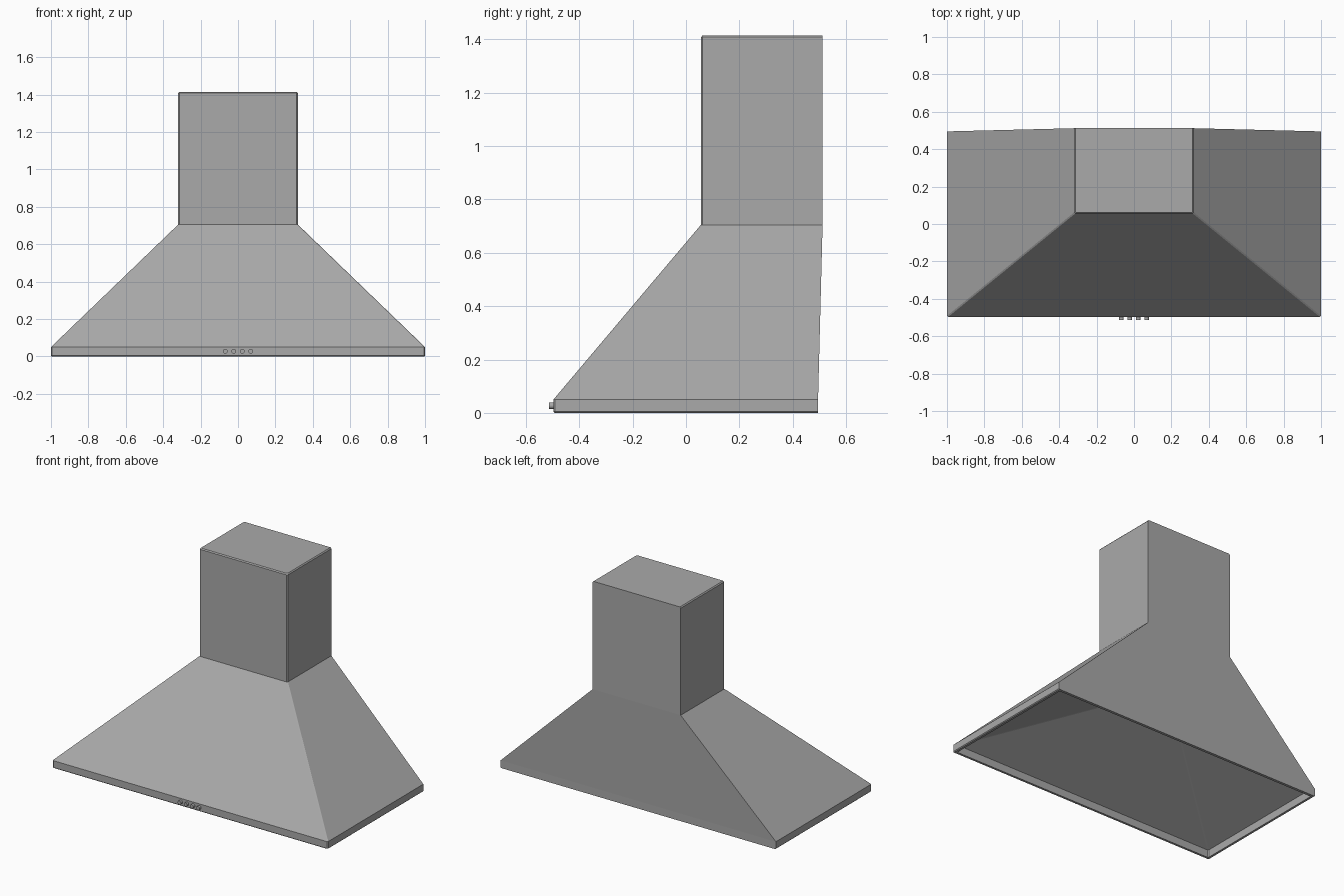
import bpy
import bmesh
from math import pi
from mathutils import Matrix, Vector

cube = bpy.data.objects.get("Cube")
if cube:
    bpy.data.objects.remove(cube, do_unlink=True)

steel = bpy.data.materials.new("brushed_steel_grey")
steel.use_nodes = True
steel.diffuse_color = (0.4, 0.4, 0.4, 1)
steel.node_tree.nodes["Principled BSDF"].inputs["Base Color"].default_value = (0.4, 0.4, 0.4, 1)

CHAMFER = 0.006
BACK = 0.512


def finish(name, bm):
    mesh = bpy.data.meshes.new(name)
    bm.to_mesh(mesh)
    bm.free()
    mesh.materials.append(steel)
    obj = bpy.data.objects.new(name, mesh)
    bpy.context.collection.objects.link(obj)
    return obj


def section(bm, half, front, back, z):
    """Rectangle with its two front corners chamfered, counterclockwise."""
    c = CHAMFER
    pts = [(-half, front + c), (-half + c, front), (half - c, front),
           (half, front + c), (half, back), (-half, back)]
    return [bm.verts.new((x, y, z)) for x, y in pts]


def loft(name, sections, cap_first=False, cap_last=False):
    bm = bmesh.new()
    loops = [section(bm, *s) for s in sections]
    for a, b in zip(loops, loops[1:]):
        for i in range(len(a)):
            j = (i + 1) % len(a)
            bm.faces.new((a[i], b[i], b[j], a[j]))
    if cap_first:
        bm.faces.new(loops[0])
    if cap_last:
        bm.faces.new(loops[-1][::-1])
    return finish(name, bm)


# Flue: box with a chamfered roof edge
loft("flue", [
    (0.314, 0.062, BACK, 1.415),
    (0.32, 0.056, BACK, 1.408),
    (0.32, 0.056, BACK, 0.705),
], cap_first=True)

# Canopy: outer slopes, rim, underside lip, then the hollow inside
loft("canopy", [
    (0.32, 0.056, BACK, 0.705),
    (1.0, -0.497, 0.495, 0.05),
    (1.0, -0.497, 0.495, 0.005),
    (0.995, -0.492, 0.495, 0.0),
    (0.98, -0.477, 0.477, 0.0),
    (0.98, -0.477, 0.477, 0.05),
    (0.32, 0.056, 0.477, 0.32),
], cap_last=True)

# Control buttons on the front rim
for n in range(4):
    bm = bmesh.new()
    x = (n - 1.5) * 0.045
    place = Matrix.Translation(Vector((x, -0.504, 0.027))) @ Matrix.Rotation(pi / 2, 4, "X")
    bmesh.ops.create_cone(bm, cap_ends=True, segments=24, radius1=0.0125,
                          radius2=0.0125, depth=0.018, matrix=place)
    button = finish(f"control_button_{n + 1}", bm)
    bpy.ops.object.select_all(action="DESELECT")
    button.select_set(True)
    bpy.context.view_layer.objects.active = button
    bpy.ops.object.shade_smooth_by_angle()
